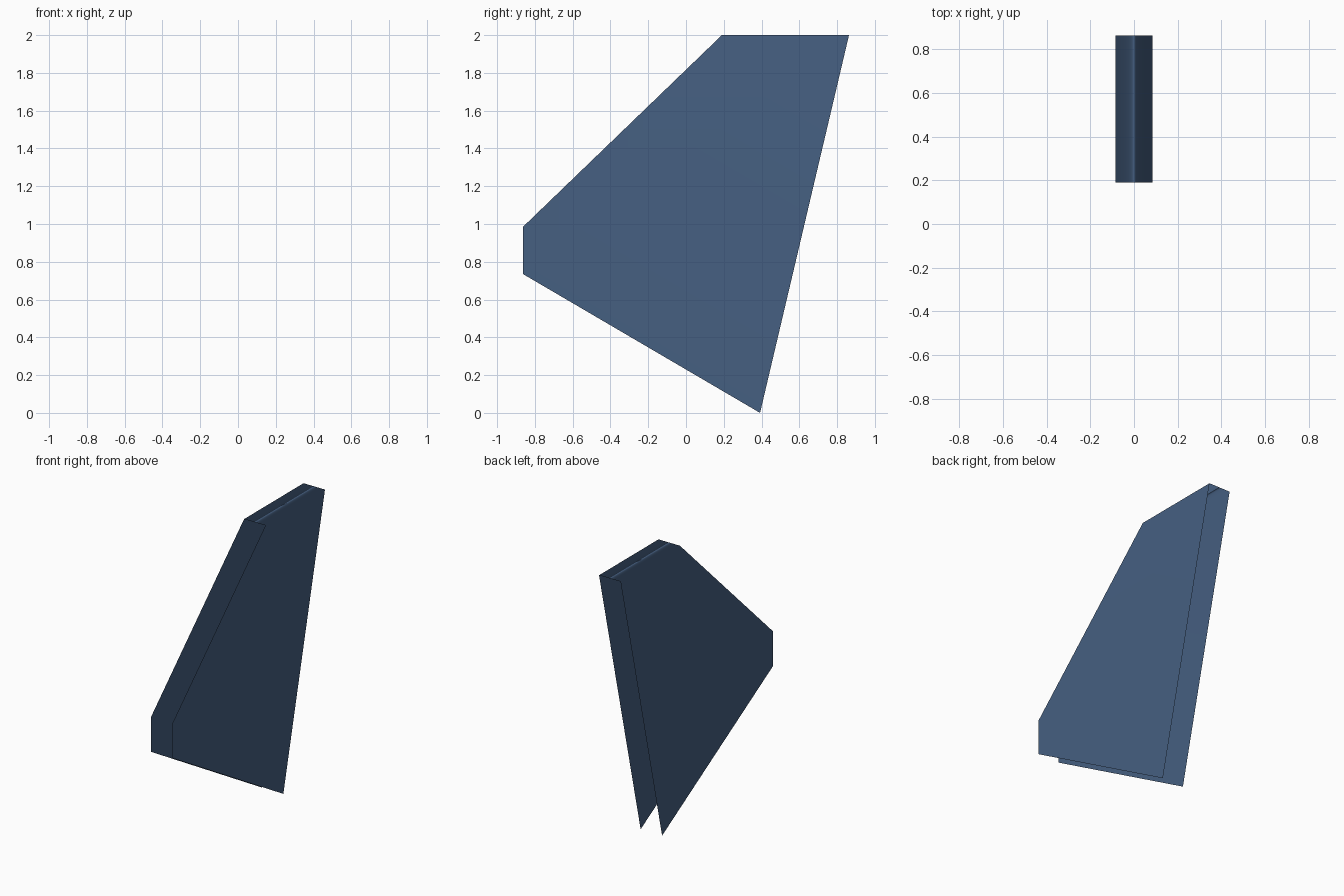
import bpy
import bmesh

if "Cube" in bpy.data.objects:
    bpy.data.objects.remove(bpy.data.objects["Cube"])

HALF_WIDTH = 0.085
# Side outline (y, z): front edge, bottom point, then the two top corners
OUTLINE = [(-0.863, 0.985), (-0.863, 0.735), (0.392, 0.0), (0.863, 2.0), (0.19, 2.0)]

# Muted blue paint
blue = bpy.data.materials.new("muted blue")
blue.diffuse_color = (0.06, 0.115, 0.22, 1.0)
blue.use_nodes = True
blue.node_tree.nodes["Principled BSDF"].inputs["Base Color"].default_value = blue.diffuse_color

# Open folded sheet: two side panels joined only by the flat top strip
bm = bmesh.new()
left, right = [[bm.verts.new((s * HALF_WIDTH, y, z)) for y, z in OUTLINE] for s in (-1, 1)]
bm.faces.new(right)
bm.faces.new(left[::-1])
bm.faces.new((left[4], right[4], right[3], left[3]))
for f in bm.faces:
    f.smooth = True

mesh = bpy.data.meshes.new("folded_fin")
bm.to_mesh(mesh)
bm.free()
mesh.materials.append(blue)
fin = bpy.data.objects.new("folded_fin", mesh)
bpy.context.collection.objects.link(fin)

# Soft shading across the top fold, dominated by the large side panels
wn = fin.modifiers.new("soft fold", 'WEIGHTED_NORMAL')
wn.mode = 'FACE_AREA'
